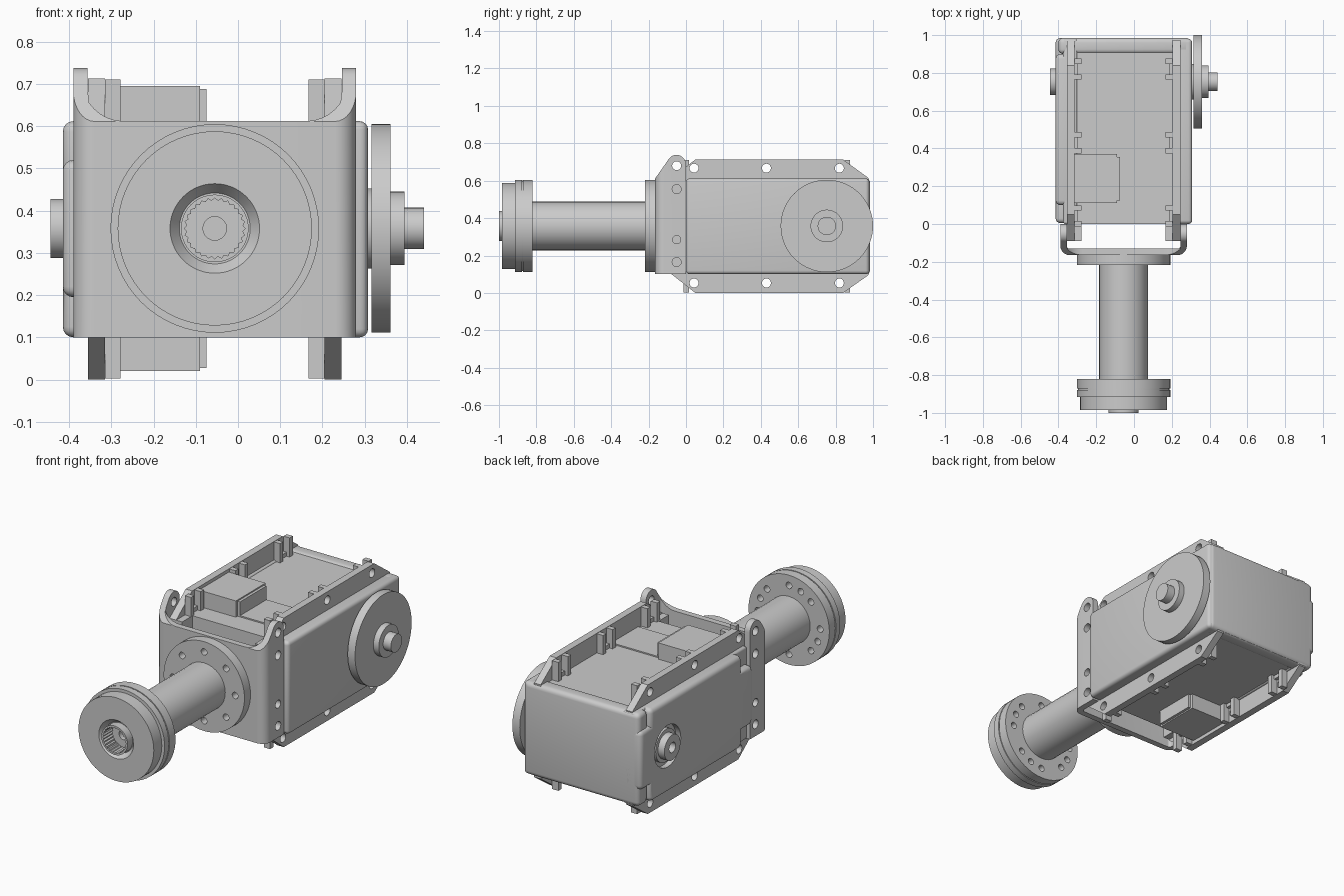
import bpy, bmesh
from math import sin, cos, pi, radians

if "Cube" in bpy.data.objects:
    bpy.data.objects.remove(bpy.data.objects["Cube"])

AX, AZ = -0.055, 0.358      # axis of the arm tube
HY, HZ = 0.753, 0.358       # axis of the output horn


def place(axis, u, v, w):
    return {'X': (w, u, v), 'Y': (u, w, v), 'Z': (u, v, w)}[axis]


def finish(bm, name):
    bmesh.ops.recalc_face_normals(bm, faces=bm.faces)
    me = bpy.data.meshes.new(name)
    bm.to_mesh(me)
    bm.free()
    ob = bpy.data.objects.new(name, me)
    bpy.context.collection.objects.link(ob)
    return ob


def prism(name, pts, axis, a, b):
    bm = bmesh.new()
    lo = [bm.verts.new(place(axis, u, v, a)) for u, v in pts]
    hi = [bm.verts.new(place(axis, u, v, b)) for u, v in pts]
    bm.faces.new(lo)
    bm.faces.new(hi)
    for i in range(len(pts)):
        j = (i + 1) % len(pts)
        bm.faces.new((lo[i], lo[j], hi[j], hi[i]))
    return finish(bm, name)


def arc(cx, cy, r, a0, a1, n=8):
    return [(cx + r * cos(radians(a0 + (a1 - a0) * i / n)),
             cy + r * sin(radians(a0 + (a1 - a0) * i / n))) for i in range(n + 1)]


def cyl(name, axis, u, v, r, a, b, n=32):
    return prism(name, arc(u, v, r, 0, 360, n)[:-1], axis, a, b)


def lathe(name, axis, u, v, prof, n=64):
    """Closed solid from (radius, position) points; both ends on the axis are capped."""
    bm = bmesh.new()
    rings = [[bm.verts.new(place(axis, *p, w)) for p in arc(u, v, r, 0, 360, n)[:-1]]
             for r, w in prof]
    for A, B in zip(rings, rings[1:]):
        for i in range(n):
            j = (i + 1) % n
            bm.faces.new((A[i], A[j], B[j], B[i]))
    bm.faces.new(rings[0])
    bm.faces.new(rings[-1])
    return finish(bm, name)


def apply_mods(ob):
    dg = bpy.context.evaluated_depsgraph_get()
    me = bpy.data.meshes.new_from_object(ob.evaluated_get(dg))
    ob.modifiers.clear()
    ob.data = me


def boolean(ob, tools, op='DIFFERENCE'):
    for t in tools:
        m = ob.modifiers.new('bool', 'BOOLEAN')
        m.operation, m.object, m.solver = op, t, 'EXACT'
    apply_mods(ob)
    for t in tools:
        bpy.data.objects.remove(t)
    return ob


def box(name, x0, x1, y0, y1, z0, z1, bevel=0):
    ob = prism(name, [(x0, y0), (x1, y0), (x1, y1), (x0, y1)], 'Z', z0, z1)
    if bevel:
        m = ob.modifiers.new('bevel', 'BEVEL')
        m.width, m.segments = bevel, 4
        apply_mods(ob)
    return ob


# Housing: core plus bevelled covers
box('housing_core', -0.355, 0.245, 0.0, 0.975, 0.105, 0.605)
box('back_wall', -0.40, 0.30, 0.90, 0.985, 0.10, 0.612, 0.025)
box('right_cover', 0.20, 0.308, 0.0, 0.98, 0.10, 0.612, 0.02)
left = box('left_cover', -0.415, -0.30, 0.10, 0.90, 0.10, 0.612, 0.025)
boolean(left, [box('mid', -0.415, -0.30, 0.005, 0.985, 0.195, 0.52, 0.025)], 'UNION')
boolean(left, [cyl('c', 'X', HY, HZ, 0.115, -0.45, -0.385, 48)])
box('left_cover_base', -0.375, -0.30, 0.0, 0.98, 0.10, 0.612, 0.012)

# Mounting flanges with holes, and clip blocks beside each hole
side = [(-0.09, 0.11), (0.05, 0.0), (0.84, 0.0), (0.975, 0.095),
        (0.975, 0.615), (0.84, 0.713), (0.05, 0.713), (-0.09, 0.605)]
for label, x0, x1, i0, i1 in (('left', -0.355, -0.315, -0.315, -0.278),
                              ('right', 0.205, 0.245, 0.167, 0.205)):
    holes = [cyl('h', 'X', y, z, 0.024, x0 - 0.1, x1 + 0.1, 20)
             for y in (0.043, 0.43, 0.82) for z in (0.053, 0.667)]
    holes += [cyl('h', 'X', -0.05, z, 0.024, x0 - 0.1, x1 + 0.1, 20) for z in (0.165, 0.555)]
    boolean(prism(label + '_flange', side, 'X', x0, x1), holes)
    for y in (0.043, 0.43, 0.82):
        for dy in (-0.042, 0.042):
            for z0, z1 in ((0.002, 0.11), (0.60, 0.711)):
                box(label + '_clip', i0, i1, y + dy - 0.014, y + dy + 0.014, z0, z1)
        for z0, z1 in ((0.04, 0.11), (0.60, 0.673)):
            box(label + '_clip_web', (i0 + x0) / 2, (i1 + x1) / 2, y - 0.03, y + 0.03, z0 if z0 > 0.5 else 0.085, 0.628 if z0 > 0.5 else z1)
    for z in (0.165, 0.555):
        box(label + '_front_nut', i0, i1, -0.09, 0.01, z - 0.05, z + 0.05)

# Cable connectors above and below
for z0, z1, e0, e1 in ((0.60, 0.695, 0.60, 0.688), (0.02, 0.11, 0.027, 0.11)):
    box('connector', -0.32, -0.09, 0.11, 0.37, z0, z1)
    box('connector_lip', -0.10, -0.075, 0.125, 0.355, e0, e1)
box('connector_pad', -0.09, 0.21, 0.125, 0.357, 0.60, 0.612)

# U-shaped front bracket with raised rounded ears
outer = [(-0.39, 0.0)] + arc(-0.34, -0.115, 0.05, 180, 270) + arc(0.23, -0.115, 0.05, 270, 360) + [(0.28, 0.0)]
inner = [(0.246, 0.0)] + arc(0.23, -0.115, 0.016, 360, 270) + arc(-0.34, -0.115, 0.016, 270, 180) + [(-0.356, 0.0)]
bracket = prism('front_bracket', outer + inner, 'Z', 0.10, 0.78)
ear = [(-0.2, 0.05), (0.1, 0.05), (0.0, 0.685)] + arc(-0.051, 0.688, 0.05, 0, 150, 12) + [(-0.166, 0.61), (-0.2, 0.61)]
ear[1:3] = [(0.02, 0.05), (0.02, 0.60), (0.0, 0.60)]
boolean(bracket, [prism('e', ear, 'X', -0.6, 0.6)], 'INTERSECT')
gap = arc(-0.27, 0.712, 0.10, 180, 270) + arc(0.16, 0.712, 0.10, 270, 360) + [(0.26, 0.9), (-0.37, 0.9)]
boolean(bracket, [prism('g', [(max(-0.354, min(0.244, x)), z) for x, z in gap], 'Y', -0.3, -0.1)])
boolean(bracket, [cyl('h', 'X', -0.05, z, r, -0.6, 0.6, 20)
                  for z, r in ((0.68, 0.024), (0.555, 0.024), (0.285, 0.022), (0.165, 0.024))])


def bolt_circle(angles, y0, y1):
    return [cyl('h', 'Y', AX + 0.19 * cos(radians(a)), AZ + 0.19 * sin(radians(a)), 0.018, y0, y1, 16)
            for a in angles]


# Arm: base flange, tube, grooved end flange with splined socket
boolean(cyl('arm_base_flange', 'Y', AX, AZ, 0.247, -0.218, -0.164, 64),
        bolt_circle(range(0, 360, 45), -0.3, -0.175))
cyl('arm_tube', 'Y', AX, AZ, 0.13, -0.83, -0.21, 32)
disc = lathe('arm_end_flange', 'Y', AX, AZ,
             [(0.247, -0.82), (0.247, -0.872), (0.242, -0.872), (0.242, -0.878), (0.247, -0.878),
              (0.247, -0.915), (0.23, -0.915), (0.23, -0.985), (0.106, -0.985), (0.084, -0.955),
              (0.08, -0.955), (0.08, -1.0)])
teeth = 28
spline = [(AX + r * cos(a), AZ + r * sin(a)) for i in range(teeth * 2)
          for r, a in (((0.072, 0.066)[i % 2], pi * i / teeth),)]
boolean(disc, [prism('s', spline, 'Y', -1.1, -0.92)])
boolean(disc, [cyl('b', 'Y', AX, AZ, 0.028, -1.1, -0.85, 20)])
boolean(disc, bolt_circle([q + d for q in range(0, 360, 90) for d in (0, 22.5, 45)], -0.865, -0.7))

# Output horn on the right
lathe('output_horn', 'X', HY, HZ,
      [(0.095, 0.30), (0.095, 0.316), (0.247, 0.316), (0.247, 0.361), (0.087, 0.361),
       (0.087, 0.394), (0.049, 0.394), (0.049, 0.441)])

# Idler boss on the left, sitting in its round recess
idler = lathe('idler_boss', 'X', HY, HZ, [(0.09, -0.37), (0.09, -0.405), (0.07, -0.405), (0.07, -0.444)], 40)
boolean(idler, [cyl('h', 'X', HY, HZ, 0.028, -0.5, -0.41, 20)])

# Smooth shading that keeps hard edges
for ob in bpy.context.scene.objects:
    ob.select_set(True)
    bpy.context.view_layer.objects.active = ob
bpy.ops.object.shade_smooth_by_angle(angle=radians(30))
